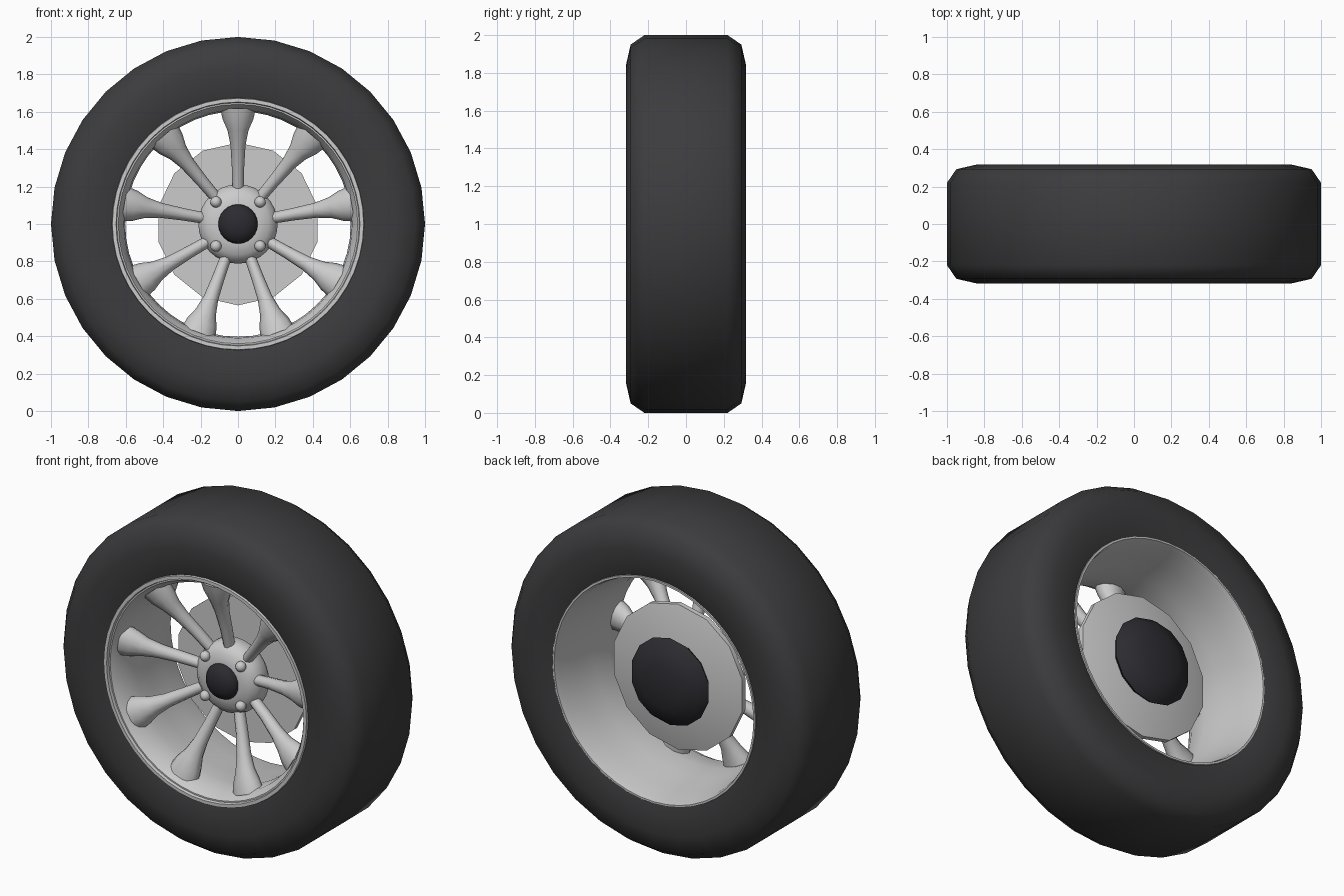
import bpy, bmesh
from math import sin, cos, pi, radians
from mathutils import Matrix

if "Cube" in bpy.data.objects:
    bpy.data.objects.remove(bpy.data.objects["Cube"])

CENTRE = Matrix.Translation((0, 0, 1))


def material(name, rgb):
    m = bpy.data.materials.new(name)
    m.diffuse_color = (*rgb, 1)
    m.use_nodes = True
    m.node_tree.nodes["Principled BSDF"].inputs["Base Color"].default_value = m.diffuse_color
    return m


rubber = material("rubber", (0.045, 0.045, 0.048))
black = material("black_plastic", (0.025, 0.024, 0.03))


def finish(name, bm, mat=None, angle=40):
    bmesh.ops.remove_doubles(bm, verts=bm.verts, dist=1e-5)
    bmesh.ops.recalc_face_normals(bm, faces=bm.faces)
    bm.transform(CENTRE)
    me = bpy.data.meshes.new(name)
    bm.to_mesh(me)
    bm.free()
    ob = bpy.data.objects.new(name, me)
    bpy.context.collection.objects.link(ob)
    if mat:
        me.materials.append(mat)
    bpy.ops.object.select_all(action='DESELECT')
    ob.select_set(True)
    bpy.context.view_layer.objects.active = ob
    bpy.ops.object.shade_smooth_by_angle(angle=radians(angle))
    return ob


def lathe(name, profile, n, mat=None, closed=False, angle=40):
    """Spin (radius, y) points about the wheel axle."""
    bm = bmesh.new()
    pts = [bm.verts.new((0, y, r)) for r, y in profile]
    pairs = list(zip(pts, pts[1:])) + ([(pts[-1], pts[0])] if closed else [])
    edges = [bm.edges.new(p) for p in pairs]
    bmesh.ops.spin(bm, geom=pts + edges, cent=(0, 0, 0), axis=(0, 1, 0),
                   angle=2 * pi, steps=n, use_merge=True)
    return finish(name, bm, mat, angle)


def dome(r, y, depth, steps=6):
    """Half-ellipse profile for a full ellipsoid."""
    return [(r * sin(pi * i / steps), y - depth * cos(pi * i / steps))
            for i in range(steps + 1)]


# Tyre with rounded shoulders
side = [(0.665, 0.295), (0.72, 0.31), (0.84, 0.318), (0.95, 0.293), (1.0, 0.22)]
lathe("tyre", [(r, -y) for r, y in side] + side[::-1], 32, rubber,
      closed=True, angle=60)

# Rim barrel with stepped front lip
lathe("rim", [(0.675, -0.29), (0.672, -0.312), (0.652, -0.312), (0.648, -0.295),
              (0.64, -0.295), (0.635, -0.285), (0.61, -0.24), (0.603, -0.12),
              (0.615, 0.0), (0.635, 0.15), (0.65, 0.27), (0.66, 0.305),
              (0.672, 0.305), (0.675, 0.29)], 48, closed=True)

# Nine flared spokes, lofted from oval rings (radius, y, half width, half depth)
RINGS = [(0.17, -0.075, 0.03, 0.035), (0.3, -0.11, 0.033, 0.037),
         (0.42, -0.15, 0.04, 0.042), (0.5, -0.178, 0.056, 0.05),
         (0.56, -0.195, 0.082, 0.06), (0.617, -0.205, 0.095, 0.066)]
SIDES = 10
bm = bmesh.new()
for k in range(9):
    turn = Matrix.Rotation(2 * pi * k / 9, 3, 'Y')
    loops = []
    for r, y, w, d in RINGS:
        loop = []
        for i in range(SIDES):
            a = 2 * pi * i / SIDES
            v = bm.verts.new((w * cos(a), y + d * sin(a), r))
            v.co = turn @ v.co
            loop.append(v)
        loops.append(loop)
    for a, b in zip(loops, loops[1:]):
        for i in range(SIDES):
            j = (i + 1) % SIDES
            bm.faces.new((a[i], a[j], b[j], b[i]))
    bm.faces.new(loops[0])
    bm.faces.new(loops[-1])
finish("spokes", bm, angle=50)

# Rounded hub and its centre cap
lathe("hub", [(0, -0.15), (0.11, -0.148), (0.165, -0.135), (0.2, -0.105),
              (0.212, -0.07), (0.212, -0.01), (0.19, 0.02), (0, 0.02)], 32)
lathe("centre_cap", dome(0.107, -0.145, 0.055), 24, black, angle=60)

# Four wheel bolts
bm = bmesh.new()
for x in (-0.118, 0.118):
    for z in (-0.118, 0.118):
        bmesh.ops.create_uvsphere(bm, u_segments=12, v_segments=8, radius=0.03,
                                  matrix=Matrix.Translation((x, -0.142, z)))
finish("wheel_bolts", bm, angle=60)

# Axle stub, brake disc and rear axle cover
lathe("axle", [(0, 0), (0.12, 0), (0.12, 0.1), (0, 0.1)], 14)
lathe("brake_disc", [(0, 0.045), (0.435, 0.045), (0.435, 0.075),
                     (0.25, 0.12), (0, 0.12)], 14, angle=30)
lathe("axle_cover", dome(0.26, 0.15, 0.09), 14, black, angle=60)
